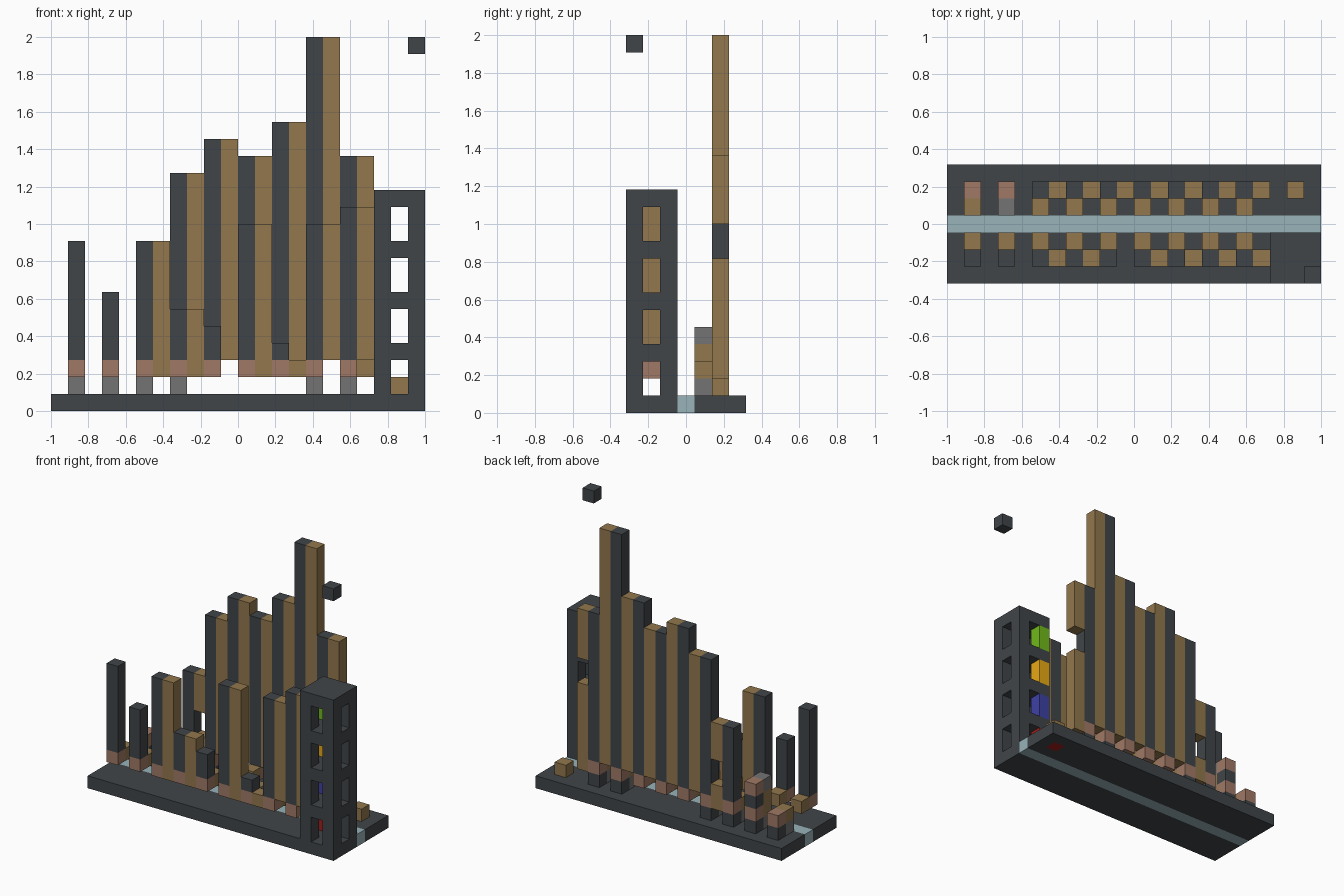
import bpy

U = 1 / 11  # block size: 22 x 7 x 22 blocks fill the model

cube = bpy.data.objects.get("Cube")
if cube:
    bpy.data.objects.remove(cube, do_unlink=True)


def linear(c):
    c /= 255
    return c / 12.92 if c <= 0.04045 else ((c + 0.055) / 1.055) ** 2.4


def material(name, r, g, b):
    mat = bpy.data.materials.new(name)
    mat.use_nodes = True
    colour = (linear(r), linear(g), linear(b), 1)
    mat.diffuse_color = colour
    mat.node_tree.nodes["Principled BSDF"].inputs["Base Color"].default_value = colour
    return mat


DARK = material("dark slate", 64, 69, 73)
WOOD = material("wood brown", 146, 119, 77)
COPPER = material("copper clay", 160, 121, 102)
GREY = material("stone grey", 116, 116, 116)
GLASS = material("pale blue", 152, 179, 185)
GREEN = material("lime green", 112, 185, 26)
YELLOW = material("golden yellow", 240, 175, 21)
BLUE = material("deep blue", 62, 64, 165)
RED = material("red", 161, 30, 26)


def box(name, mat, i, j, k, i2=None, j2=None, k2=None):
    """Box from block (i, j, k) up to, not including, (i2, j2, k2)."""
    lo = (i, j, k)
    hi = [a + 1 if b is None else b for a, b in zip(lo, (i2, j2, k2))]
    off = (-11, -3.5, 0)
    c = [((a + b) / 2 + o) * U for a, b, o in zip(lo, hi, off)]
    verts = [(x * (hi[0] - i) * U / 2, y * (hi[1] - j) * U / 2, z * (hi[2] - k) * U / 2)
             for x in (-1, 1) for y in (-1, 1) for z in (-1, 1)]
    faces = [(0, 1, 3, 2), (4, 6, 7, 5), (0, 4, 5, 1),
             (2, 3, 7, 6), (0, 2, 6, 4), (1, 5, 7, 3)]
    mesh = bpy.data.meshes.new(name)
    mesh.from_pydata(verts, [], faces)
    mesh.materials.append(mat)
    ob = bpy.data.objects.new(name, mesh)
    ob.location = c
    bpy.context.collection.objects.link(ob)
    return ob


# Base slab with a pale strip along the middle and one red block
box("base_front", DARK, 0, 0, 0, 22, 3)
box("base_strip", GLASS, 0, 3, 0, 22)
box("base_back_inner", DARK, 0, 4, 0, 22)
box("base_back_edge", DARK, 0, 6, 0, 22)
box("base_back_middle", DARK, 0, 5, 0, 20)
box("base_red_block", RED, 20, 5, 0)
box("base_back_end", DARK, 21, 5, 0)
box("end_block", WOOD, 20, 5, 1)

# Front row: dark columns on copper feet, with an inner wood block each
front_dark = {1: 10, 3: 7, 5: 10, 7: 6, 9: 5, 11: 11, 13: 4, 15: 11, 17: 12}
for i, top in front_dark.items():
    box("front_foot", COPPER, i, 1, 2)
    box("front_dark_column", DARK, i, 1, 3, k2=top)
    box("front_inner_block", WOOD, i, 2, 2)

# Front row: wood columns as (bottom, top)
front_wood = {6: (2, 10), 8: (2, 6), 12: (2, 11), 14: (2, 3), 16: (3, 11), 18: (3, 12)}
for i, (low, top) in front_wood.items():
    box("front_wood_column", WOOD, i, 1, low, k2=top)

# Back row: dark columns on copper feet
back_dark = {1: 3, 3: 4, 5: 9, 7: 14, 9: 16, 11: 15, 13: 17, 15: 22, 17: 15}
for i, top in back_dark.items():
    box("back_foot", COPPER, i, 5, 2)
    box("back_inner_block", WOOD, i, 4, 2)
    if top > 3:
        box("back_dark_column", DARK, i, 5, 3, k2=top)
    if i in (1, 3, 5, 7, 15, 17):
        box("back_support", DARK, i, 5, 1)
        box("back_inner_support", GREY, i, 4, 1)

# Stacked caps on the second back column
box("cap_copper", COPPER, 3, 5, 4)
box("cap_wood", WOOD, 3, 4, 3)
box("cap_grey", GREY, 3, 4, 4)

# Back row: wood columns, two of them broken by a gap
for i, low, top in ((6, 2, 4), (6, 6, 9), (8, 3, 14), (10, 3, 16), (12, 3, 15),
                    (14, 3, 17), (16, 3, 22), (18, 2, 9), (18, 11, 15)):
    box("back_wood_column", WOOD, i, 5, low, k2=top)

# Tower: four storeys of corner posts and slabs, one post per storey coloured
for storey, colour in enumerate((RED, BLUE, YELLOW, GREEN)):
    k = 1 + storey * 3
    for i in (19, 21):
        for j in (0, 2):
            mat = colour if (i, j) == (19, 2) else DARK
            box("tower_post", mat, i, j, k, k2=k + 2)
    box("tower_slab", DARK, 19, 0, k + 2, 22, 3)

# Lone block above the tower
box("floating_block", DARK, 21, 0, 21)
